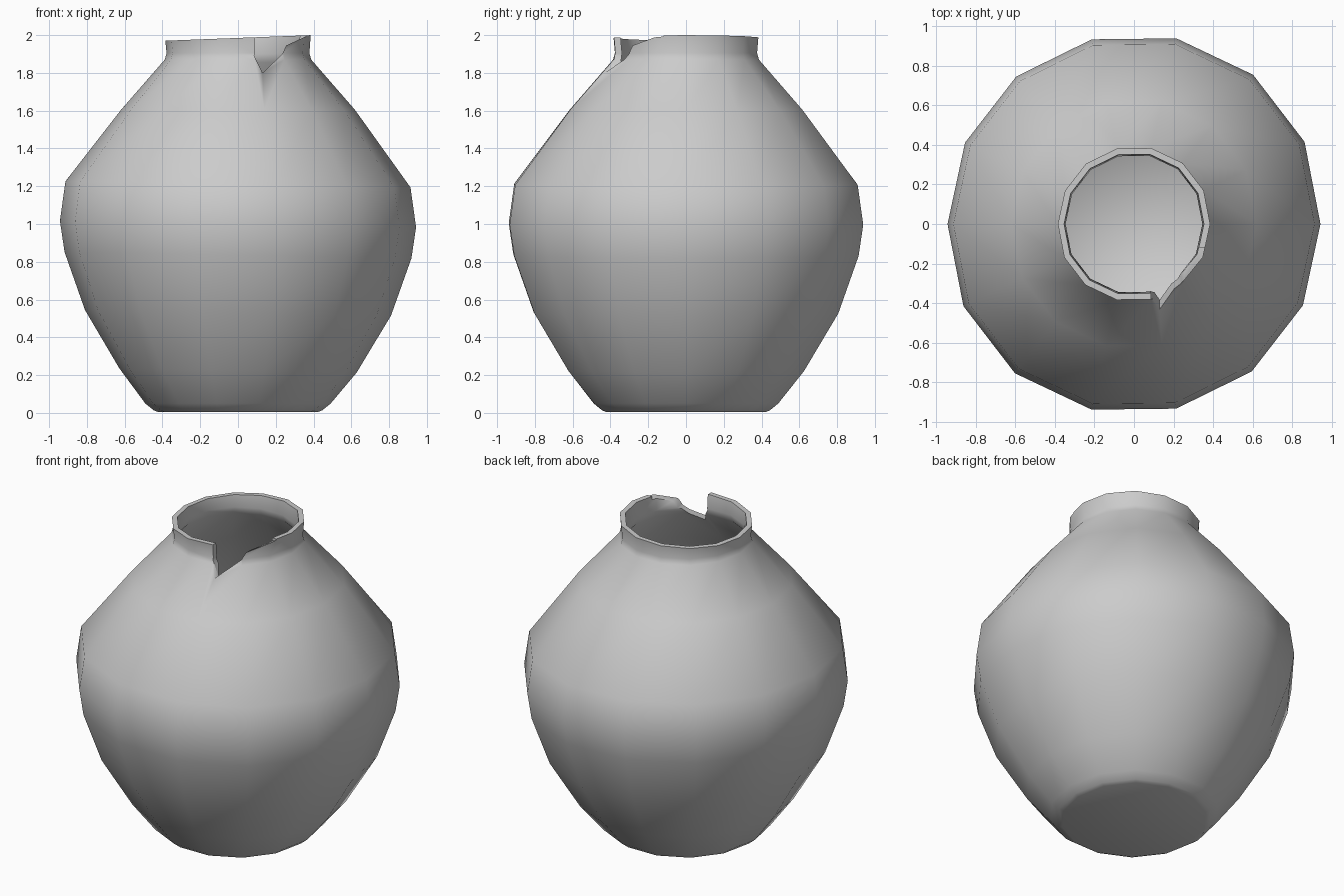
import bpy, bmesh, math

if "Cube" in bpy.data.objects:
    bpy.data.objects.remove(bpy.data.objects["Cube"])

SIDES = 14

# Closed wall profile (radius, height): outside going up, then inside going down
outer = [(0.43, 0.004), (0.455, 0.014), (0.50, 0.05), (0.64, 0.225), (0.825, 0.53),
         (0.935, 0.835), (0.96, 1.0), (0.93, 1.21), (0.63, 1.605),
         (0.395, 1.87), (0.385, 1.905), (0.392, 1.985)]
inner = [(0.36, 1.985), (0.352, 1.90), (0.365, 1.855), (0.60, 1.59), (0.90, 1.20),
         (0.93, 1.0), (0.905, 0.845), (0.795, 0.545), (0.61, 0.245), (0.46, 0.06)]


def wobble(r, z, a):
    """Hand-thrown irregularity: slight oval and slight lean of the rings."""
    k = 1 - 0.018 * math.cos(a) ** 8 + 0.006 * math.sin(2 * a)
    x, y = r * k * math.cos(a), r * k * math.sin(a)
    lean = 0.038 * x if z > 1.95 else -0.018 * x if 0.15 < z < 1.3 else 0
    return x, y, z + lean


def make_object(name, bm):
    bmesh.ops.recalc_face_normals(bm, faces=bm.faces)
    mesh = bpy.data.meshes.new(name)
    bm.to_mesh(mesh)
    bm.free()
    ob = bpy.data.objects.new(name, mesh)
    bpy.context.collection.objects.link(ob)
    return ob


# Hollow jar body
bm = bmesh.new()
rings = [[bm.verts.new(wobble(r, z, 2 * math.pi * i / SIDES)) for i in range(SIDES)]
         for r, z in outer + inner]
for a, b in zip(rings, rings[1:]):
    for i in range(SIDES):
        j = (i + 1) % SIDES
        bm.faces.new((a[i], a[j], b[j], b[i]))
bm.faces.new(rings[0][::-1])
bm.faces.new(rings[-1])
jar = make_object("jar", bm)

# Chip broken out of the front rim
outline = [(0.088, 2.1), (0.086, 1.89), (0.13, 1.80), (0.235, 1.90),
           (0.255, 1.945), (0.375, 2.0), (0.375, 2.1)]
bm = bmesh.new()
face = bm.faces.new([bm.verts.new((x, -0.7, z)) for x, z in outline])
ext = bmesh.ops.extrude_face_region(bm, geom=[face])
for v in ext["geom"]:
    if isinstance(v, bmesh.types.BMVert):
        v.co.y = -0.12
cutter = make_object("rim_chip_cutter", bm)

mod = jar.modifiers.new("chip", 'BOOLEAN')
mod.operation = 'DIFFERENCE'
mod.solver = 'EXACT'
mod.object = cutter
bpy.context.view_layer.objects.active = jar
jar.select_set(True)
bpy.ops.object.modifier_apply(modifier=mod.name)
bpy.data.objects.remove(cutter)

# Smooth clay with a crisp lip and chip
bpy.ops.object.shade_smooth_by_angle(angle=math.radians(55))
